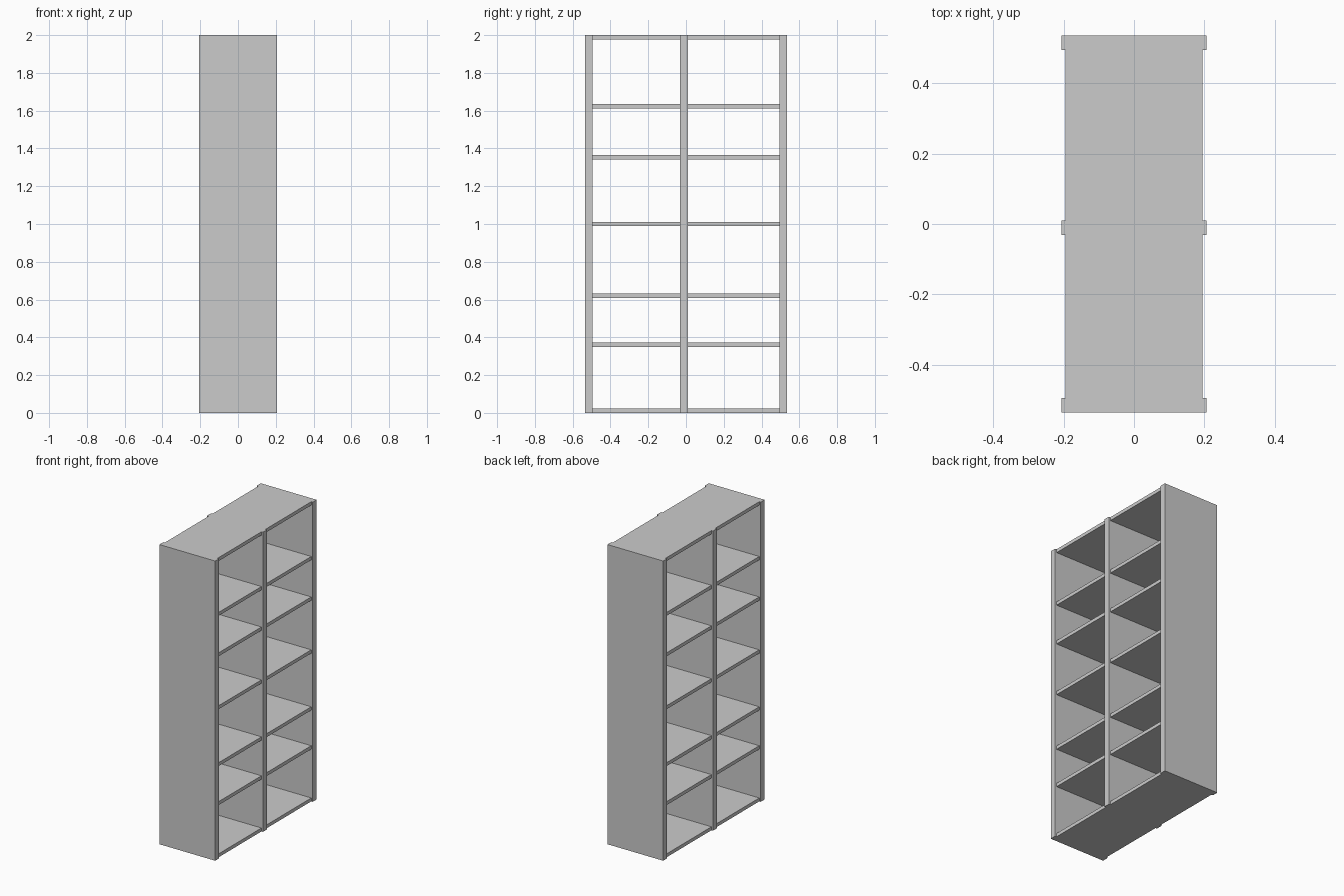
import bpy

if "Cube" in bpy.data.objects:
    bpy.data.objects.remove(bpy.data.objects["Cube"])


def box(name, x, y, z):
    """Box spanning the (min, max) ranges on each axis."""
    bpy.ops.mesh.primitive_cube_add(size=1, location=[(a + b) / 2 for a, b in (x, y, z)])
    ob = bpy.context.object
    ob.name = name
    ob.scale = [b - a for a, b in (x, y, z)]
    bpy.ops.object.transform_apply(location=False, rotation=False, scale=True)
    return ob


PANEL_X = (-0.206, 0.206)
SHELF_X = (-0.195, 0.195)
THICK = 0.023

# Upright panels: two ends and a slightly off-centre divider
box("left_side_panel", PANEL_X, (-0.535, -0.494), (0, 2))
box("middle_divider", PANEL_X, (-0.031, 0.010), (0, 2))
box("right_side_panel", PANEL_X, (0.494, 0.535), (0, 2))

# Shelves in both bays, open front and back
bays = {"left": (-0.494, -0.031), "right": (0.010, 0.494)}
centres = [THICK / 2, 0.36, 0.62, 1.0, 1.353, 1.623, 2 - THICK / 2]
for side, y in bays.items():
    for i, z in enumerate(centres):
        box(f"{side}_shelf_{i + 1}", SHELF_X, y, (z - THICK / 2, z + THICK / 2))
